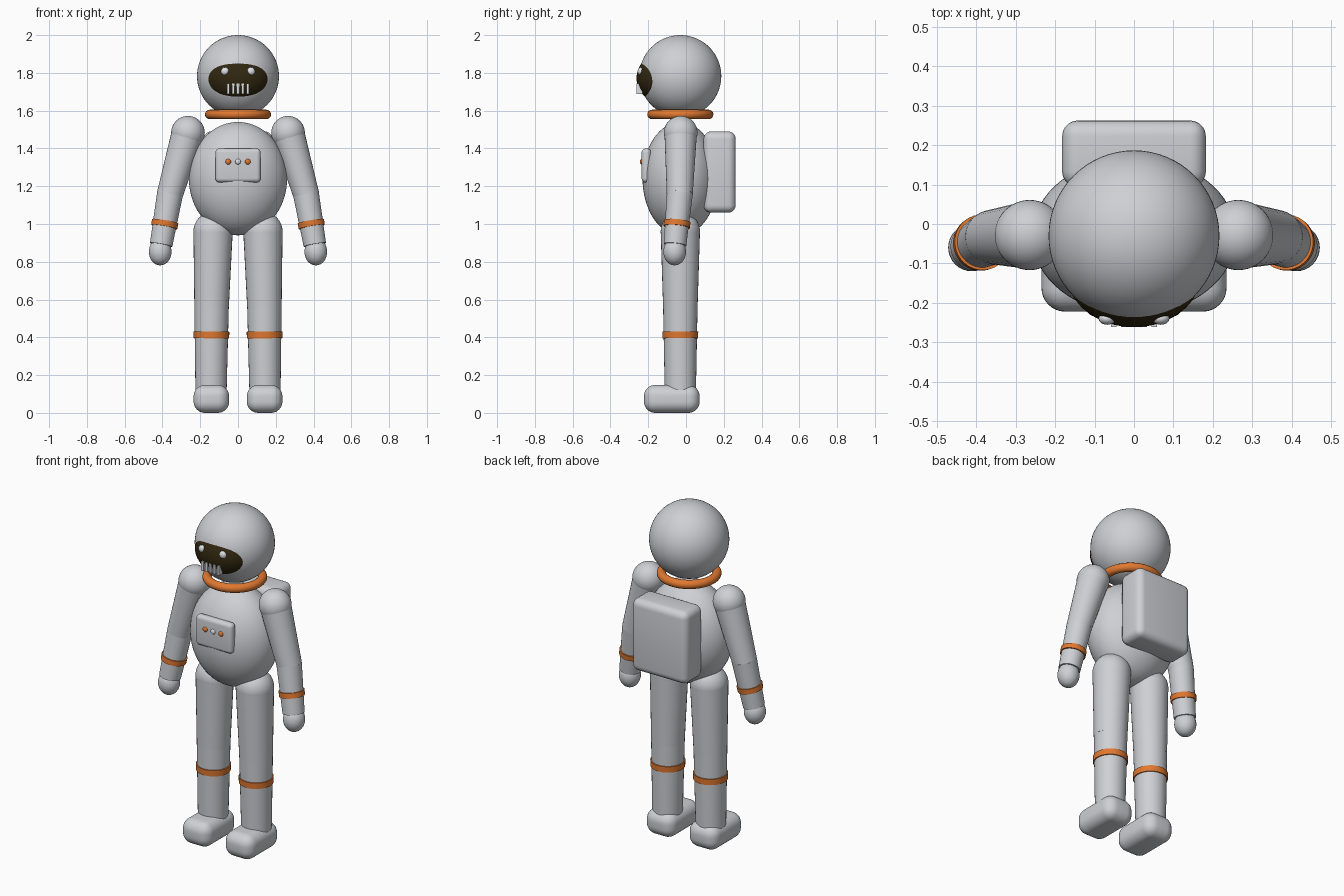
import bpy
from math import radians
from mathutils import Vector

if "Cube" in bpy.data.objects:
    bpy.data.objects.remove(bpy.data.objects["Cube"], do_unlink=True)


def material(name, colour):
    m = bpy.data.materials.new(name)
    m.use_nodes = True
    m.diffuse_color = (*colour, 1)
    bsdf = m.node_tree.nodes["Principled BSDF"]
    bsdf.inputs["Base Color"].default_value = (*colour, 1)
    bsdf.inputs["Roughness"].default_value = 0.6
    return m


SUIT = material("suit_grey", (0.62, 0.63, 0.66))
ORANGE = material("trim_orange", (0.75, 0.19, 0.03))
VISOR = material("visor_dark", (0.03, 0.02, 0.005))
PALE = material("pale_grey", (0.72, 0.75, 0.78))


def finish(name, mat, angle=40):
    ob = bpy.context.object
    ob.name = name
    ob.data.materials.append(mat)
    bpy.ops.object.shade_smooth_by_angle(angle=radians(angle))
    return ob


def ellipsoid(name, centre, radii, mat, segments=48):
    bpy.ops.mesh.primitive_uv_sphere_add(
        segments=segments, ring_count=segments // 2, radius=1, location=centre)
    bpy.context.object.scale = radii
    bpy.ops.object.transform_apply(location=False, rotation=False)
    return finish(name, mat)


def limb(name, start, end, r1, r2, mat):
    """Tapered cylinder running from start to end."""
    a, b = Vector(start), Vector(end)
    bpy.ops.mesh.primitive_cone_add(
        vertices=32, radius1=r1, radius2=r2, depth=(b - a).length, location=(a + b) / 2)
    bpy.context.object.rotation_euler = (b - a).to_track_quat("Z", "Y").to_euler()
    return finish(name, mat)


def rounded_box(name, centre, size, bevel, mat, segments=5):
    bpy.ops.mesh.primitive_cube_add(size=1, location=centre)
    ob = bpy.context.object
    ob.scale = size
    bpy.ops.object.transform_apply(location=False, rotation=False)
    if bevel:
        mod = ob.modifiers.new("Rounding", "BEVEL")
        mod.width, mod.segments = bevel, segments
        bpy.ops.object.modifier_apply(modifier=mod.name)
    return finish(name, mat)


# Helmet, visor and face
ellipsoid("helmet", (0, -0.03, 1.783), (0.217,) * 3, SUIT, 64)
ellipsoid("visor", (0, -0.13, 1.772), (0.169, 0.132, 0.131), VISOR, 64)
for i in range(-2, 3):
    rounded_box(f"tooth_{i + 3}", (i * 0.026, -0.246, 1.717),
                (0.014, 0.032, 0.055), 0, PALE)

# Collar ring
bpy.ops.mesh.primitive_torus_add(
    major_segments=64, minor_segments=16, major_radius=0.15, minor_radius=0.025,
    location=(0, -0.03, 1.58))
finish("collar", ORANGE)

# Torso, backpack and chest panel
ellipsoid("torso", (0, -0.03, 1.24), (0.26, 0.2, 0.3), SUIT, 64)
rounded_box("backpack", (0, 0.178, 1.275), (0.365, 0.17, 0.43), 0.04, SUIT)
rounded_box("chest_panel", (0, -0.21, 1.31), (0.24, 0.05, 0.18), 0.022, SUIT)
for i, mat in zip((-1, 0, 1), (ORANGE, PALE, ORANGE)):
    ellipsoid(f"button_{i + 2}", (i * 0.052, -0.235, 1.33), (0.015, 0.009, 0.015), mat, 16)

# Paired parts
for side, s in (("left", 1), ("right", -1)):
    ellipsoid(f"{side}_eye", (s * 0.068, -0.24, 1.808), (0.022, 0.016, 0.022), PALE, 20)

    # Arm
    shoulder = Vector((s * 0.265, -0.028, 1.483))
    elbow = Vector((s * 0.36, -0.033, 1.16))
    wrist = Vector((s * 0.407, -0.058, 0.89))
    ellipsoid(f"{side}_shoulder", shoulder, (0.089,) * 3, SUIT)
    limb(f"{side}_upper_arm", shoulder, elbow, 0.086, 0.069, SUIT)
    ellipsoid(f"{side}_elbow", elbow, (0.069,) * 3, SUIT, 32)
    limb(f"{side}_forearm", elbow, wrist, 0.069, 0.06, SUIT)
    ellipsoid(f"{side}_hand", (s * 0.412, -0.06, 0.853), (0.06, 0.06, 0.072), SUIT, 32)
    limb(f"{side}_arm_band", elbow.lerp(wrist, 0.54), elbow.lerp(wrist, 0.65),
         0.071, 0.07, ORANGE)

    # Leg
    hip = Vector((s * 0.132, -0.03, 0.96))
    knee = Vector((s * 0.14, -0.03, 0.55))
    ankle = Vector((s * 0.143, -0.03, 0.08))
    ellipsoid(f"{side}_hip", hip, (0.104,) * 3, SUIT)
    limb(f"{side}_thigh", hip, knee, 0.104, 0.091, SUIT)
    ellipsoid(f"{side}_knee", knee, (0.091,) * 3, SUIT, 32)
    limb(f"{side}_shin", knee, ankle, 0.091, 0.082, SUIT)
    limb(f"{side}_leg_band", knee.lerp(ankle, 0.255), knee.lerp(ankle, 0.33),
         0.095, 0.094, ORANGE)
    rounded_box(f"{side}_boot", (s * 0.141, -0.075, 0.074), (0.188, 0.295, 0.148),
                0.06, SUIT, 8)
